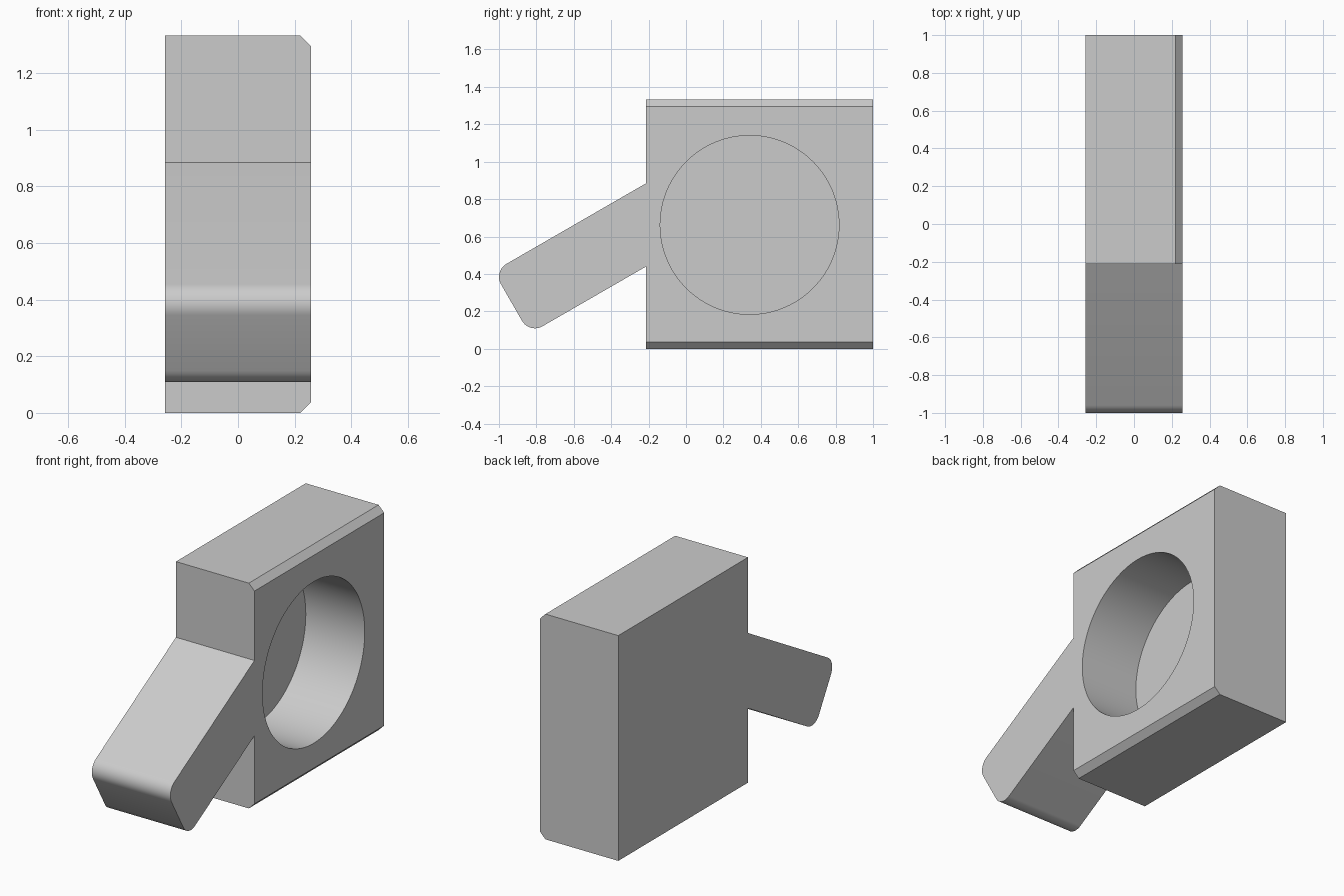
import bpy
import bmesh
import math
from mathutils import Vector

cube = bpy.data.objects.get("Cube")
if cube:
    bpy.data.objects.remove(cube, do_unlink=True)

HALF_WIDTH = 0.257
FRONT, BACK, TOP = -0.213, 1.0, 1.333

grey = bpy.data.materials.new("light_grey")
grey.use_nodes = True
colour = (0.6, 0.6, 0.6, 1)
grey.diffuse_color = colour
grey.node_tree.nodes["Principled BSDF"].inputs["Base Color"].default_value = colour

# Side outline (y, z) of the square housing with its sloping arm
tips = [(-1.029, 0.414), (-0.837, 0.08)]
outline = [(FRONT, TOP), (FRONT, 0.885), *tips, (FRONT, 0.44),
           (FRONT, 0), (BACK, 0), (BACK, TOP)]

bm = bmesh.new()
side = bm.faces.new([bm.verts.new((-HALF_WIDTH, y, z)) for y, z in outline])
extruded = bmesh.ops.extrude_face_region(bm, geom=[side])["geom"]
bmesh.ops.translate(bm, vec=(2 * HALF_WIDTH, 0, 0),
                    verts=[v for v in extruded if isinstance(v, bmesh.types.BMVert)])
bmesh.ops.recalc_face_normals(bm, faces=bm.faces)


def bevel_edges(rule, size, segments):
    edges = [e for e in bm.edges if rule(*(v.co for v in e.verts))]
    bmesh.ops.bevel(bm, geom=edges, offset=size, offset_type='OFFSET',
                    segments=segments, profile=0.5, affect='EDGES')


# Rounded arm tip
bevel_edges(lambda a, b: a.y < -0.8 and abs(a.x - b.x) > 0.1, 0.08, 10)
# Chamfered top and bottom edges on the open side
bevel_edges(lambda a, b: min(a.x, b.x) > 0.2 and a.z == b.z
            and abs(a.y - b.y) > 1, 0.037, 1)

mesh = bpy.data.meshes.new("housing_with_arm")
bm.to_mesh(mesh)
bm.free()
body = bpy.data.objects.new("housing_with_arm", mesh)
bpy.context.collection.objects.link(body)
mesh.materials.append(grey)

# Blind round bore, open on the left side
floor_x, outer_x = -0.129, 0.4
bpy.ops.mesh.primitive_cylinder_add(
    vertices=96, radius=0.478, depth=outer_x - floor_x,
    location=Vector(((floor_x + outer_x) / 2, 0.34, 0.662)),
    rotation=(0, math.pi / 2, 0))
cutter = bpy.context.object
cutter.name = "bore_cutter"
cutter.hide_render = True
cutter.data.materials.append(grey)

cut = body.modifiers.new("bore", 'BOOLEAN')
cut.operation = 'DIFFERENCE'
cut.solver = 'EXACT'
cut.object = cutter

bpy.ops.object.select_all(action='DESELECT')
body.select_set(True)
bpy.context.view_layer.objects.active = body
bpy.ops.object.modifier_apply(modifier=cut.name)
bpy.data.objects.remove(cutter, do_unlink=True)
bpy.ops.object.shade_smooth_by_angle(angle=math.radians(30))
